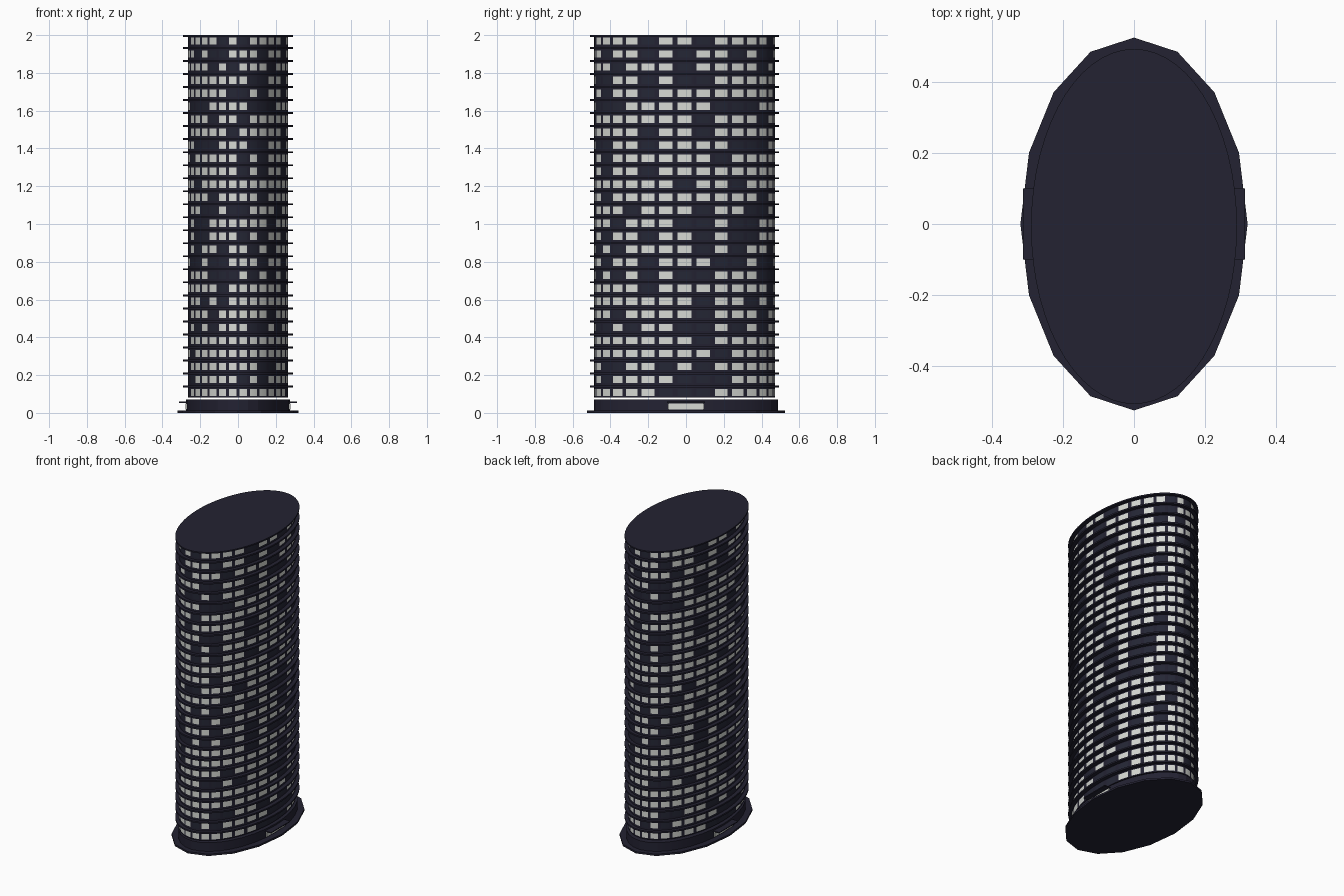
import bpy, bmesh, random
from math import sin, cos, radians, tau

cube = bpy.data.objects.get("Cube")
if cube:
    bpy.data.objects.remove(cube)


def material(name, rgb):
    m = bpy.data.materials.new(name)
    m.use_nodes = True
    m.diffuse_color = (*rgb, 1)
    m.node_tree.nodes["Principled BSDF"].inputs["Base Color"].default_value = (*rgb, 1)
    return m


NAVY = material("dark navy cladding", (0.017, 0.016, 0.032))
DIM = material("unlit window glass", (0.018, 0.02, 0.036))
LIT = material("lit window", (0.68, 0.7, 0.66))

FLOORS, COLUMNS = 28, 30
BOTTOM, TOP = 0.0715, 2.0
STEP = (TOP - BOTTOM) / FLOORS
SHIFT = -0.007        # the tower sits a touch toward the front

# Share of lit windows per column over one half turn, front edge to back edge
LIT_SHARE = [0.75, 0.85, 0.7, 0.85, 0.95, 0.5, 0.9, 0.7,
             0.5, 0.85, 0.8, 0.75, 0.7, 0.75, 0.85]


def finish(name, bm, mats, smooth=True):
    bmesh.ops.recalc_face_normals(bm, faces=bm.faces)
    mesh = bpy.data.meshes.new(name)
    bm.to_mesh(mesh)
    bm.free()
    for m in mats:
        mesh.materials.append(m)
    obj = bpy.data.objects.new(name, mesh)
    bpy.context.collection.objects.link(obj)
    if smooth:
        bpy.ops.object.select_all(action='DESELECT')
        obj.select_set(True)
        bpy.context.view_layer.objects.active = obj
        bpy.ops.object.shade_smooth_by_angle(angle=radians(15))


def ellipse_ring(bm, rx, ry, cy, z, angles):
    return [bm.verts.new((rx * cos(a), cy + ry * sin(a), z)) for a in angles]


def add_disc(bm, rx, ry, z0, z1, sides, cy=0.0):
    """Closed elliptical slab."""
    angles = [tau * i / sides for i in range(sides)]
    low, high = (ellipse_ring(bm, rx, ry, cy, z, angles) for z in (z0, z1))
    bm.faces.new(low[::-1])
    bm.faces.new(high)
    for i in range(sides):
        j = (i + 1) % sides
        bm.faces.new((low[i], low[j], high[j], high[i]))


def disc(name, rx, ry, z0, z1, sides, cy=0.0, smooth=True):
    bm = bmesh.new()
    add_disc(bm, rx, ry, z0, z1, sides, cy)
    finish(name, bm, [NAVY], smooth)


def box(name, size, centre, mat):
    bm = bmesh.new()
    bmesh.ops.create_cube(bm, size=1)
    for v in bm.verts:
        v.co = [c + s * p for c, s, p in zip(centre, size, v.co)]
    finish(name, bm, [mat], smooth=False)


# Tower wall: each cell is split so that its middle becomes a window
def tower_wall():
    rng = random.Random(4)
    lit = [[rng.random() < share for share in LIT_SHARE] for f in range(FLOORS)]
    angles = [radians(12 * c - 84 + d) for c in range(COLUMNS) for d in (-6, -4.4, 0, 4.4)]
    levels = [0.082]
    for f in range(FLOORS):
        z = BOTTOM + f * STEP
        levels += [z + 0.018, z + 0.056, z + STEP - 0.004]
    bm = bmesh.new()
    rings = [ellipse_ring(bm, 0.265, 0.479, SHIFT, z, angles) for z in levels]
    for r, (low, high) in enumerate(zip(rings, rings[1:])):
        for i in range(len(angles)):
            j = (i + 1) % len(angles)
            face = bm.faces.new((low[i], low[j], high[j], high[i]))
            if r % 3 == 1 - 1 + 1 and i % 4 in (1, 2):
                # The second half turn repeats the first
                column = i // 4 % len(LIT_SHARE)
                face.material_index = 2 if lit[r // 3][column] else 1
    bm.faces.new(rings[0][::-1])
    bm.faces.new(rings[-1])
    finish("tower_wall", bm, [NAVY, DIM, LIT])


tower_wall()

# Projecting floor slabs, then the roof
slabs = bmesh.new()
for f in range(1, FLOORS):
    z = BOTTOM + f * STEP
    add_disc(slabs, 0.29, 0.5, z - 0.005, z + 0.005, 60, SHIFT)
finish("floor_slabs", slabs, [NAVY])
disc("roof", 0.29, 0.5, TOP - 0.009, TOP, 60, SHIFT)

# Ground plinth and podium
disc("ground_plinth", 0.32, 0.525, 0, 0.012, 16, smooth=False)
disc("podium", 0.275, 0.487, 0.012, 0.07, 32)

# Entrances on both long sides
for side, sign in (("left", 1), ("right", -1)):
    box(f"{side}_entrance_glass", (0.008, 0.19, 0.032), (sign * 0.274, 0, 0.034), LIT)
    box(f"{side}_entrance_canopy", (0.062, 0.2, 0.006), (sign * 0.281, 0, 0.056), NAVY)
